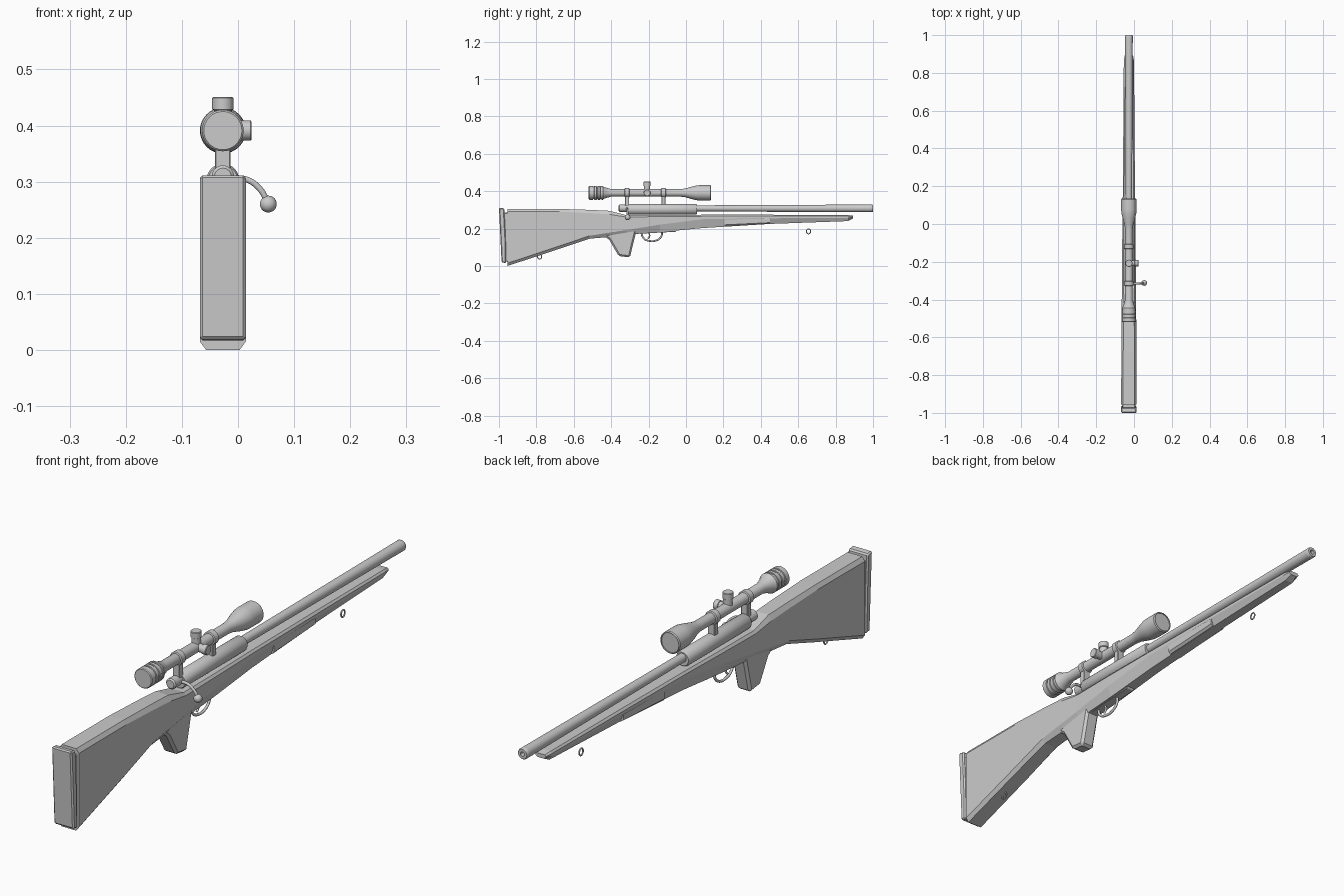
import bpy, bmesh, math
from mathutils import Vector, Matrix

if "Cube" in bpy.data.objects:
    bpy.data.objects.remove(bpy.data.objects["Cube"])

CX = -0.027      # centre plane of the rifle
SCOPE_Z = 0.391
grey = bpy.data.materials.new("plain_grey")
grey.diffuse_color = (0.6, 0.6, 0.6, 1)
grey.use_nodes = True
grey.node_tree.nodes["Principled BSDF"].inputs["Base Color"].default_value = grey.diffuse_color


def finish(name, bm, smooth=False):
    bmesh.ops.recalc_face_normals(bm, faces=bm.faces)
    me = bpy.data.meshes.new(name)
    bm.to_mesh(me)
    bm.free()
    ob = bpy.data.objects.new(name, me)
    bpy.context.collection.objects.link(ob)
    me.materials.append(grey)
    if smooth:
        bpy.ops.object.select_all(action='DESELECT')
        ob.select_set(True)
        bpy.context.view_layer.objects.active = ob
        bpy.ops.object.shade_smooth_by_angle(angle=math.radians(35))
    return ob


def bridge(bm, rings):
    """Skin a row of closed loops and cap both ends."""
    loops = [[bm.verts.new(p) for p in r] for r in rings]
    n = len(loops[0])
    for a, b in zip(loops, loops[1:]):
        for i in range(n):
            j = (i + 1) % n
            bm.faces.new((a[i], a[j], b[j], b[i]))
    bm.faces.new(loops[0])
    bm.faces.new(loops[-1])


def loft(name, stations):
    """Chamfered sections: y, bottom z, lower side z, upper side z, top z,
    half widths at bottom, side and top."""
    rings = []
    for y, zb, zl, zu, zt, wb, ws, wt in stations:
        half = [(wb, zb), (ws, zl), (ws, zu), (wt, zt)]
        pts = half + [(-x, z) for x, z in reversed(half)]
        rings.append([(CX + x, y, z) for x, z in pts])
    bm = bmesh.new()
    bridge(bm, rings)
    return finish(name, bm)


def lathe(name, profile, origin, axis, seg=32):
    """Turn (distance along axis, radius) points about an axis."""
    rot = Vector(axis).to_track_quat('Z', 'Y').to_matrix().to_4x4()
    m = Matrix.Translation(origin) @ rot
    bm = bmesh.new()
    bridge(bm, [[m @ Vector((r * math.cos(2 * math.pi * i / seg),
                             r * math.sin(2 * math.pi * i / seg), d))
                 for i in range(seg)] for d, r in profile])
    return finish(name, bm, True)


def prism(name, outline, half_width, bevel):
    """Side outline (y, z) given a width and softened edges."""
    bm = bmesh.new()
    bridge(bm, [[(CX + s * half_width, y, z) for y, z in outline] for s in (-1, 1)])
    ob = finish(name, bm)
    mod = ob.modifiers.new("edges", 'BEVEL')
    mod.width, mod.segments, mod.limit_method = bevel, 1, 'ANGLE'
    return ob


def tube(name, points, radius, cyclic=False, smooth_path=True):
    cu = bpy.data.curves.new(name, 'CURVE')
    cu.dimensions = '3D'
    cu.bevel_depth, cu.bevel_resolution = radius, 3
    cu.resolution_u, cu.use_fill_caps = 8, True
    sp = cu.splines.new('BEZIER')
    sp.bezier_points.add(len(points) - 1)
    for bp, p in zip(sp.bezier_points, points):
        bp.co = p
        bp.handle_left_type = bp.handle_right_type = 'AUTO' if smooth_path else 'VECTOR'
    sp.use_cyclic_u = cyclic
    ob = bpy.data.objects.new(name, cu)
    bpy.context.collection.objects.link(ob)
    cu.materials.append(grey)
    return ob


# Stock: butt, wrist and long fore-end in one skin
loft("stock", [
    (-0.955, 0.000, 0.015, 0.290, 0.305, 0.030, 0.041, 0.030),
    (-0.676, 0.092, 0.107, 0.290, 0.305, 0.029, 0.040, 0.030),
    (-0.515, 0.146, 0.162, 0.283, 0.300, 0.026, 0.039, 0.028),
    (-0.410, 0.155, 0.178, 0.276, 0.295, 0.024, 0.038, 0.026),
    (-0.320, 0.168, 0.192, 0.262, 0.272, 0.023, 0.037, 0.029),
    (-0.140, 0.181, 0.221, 0.264, 0.273, 0.022, 0.036, 0.029),
    (0.090, 0.203, 0.250, 0.266, 0.274, 0.020, 0.033, 0.026),
    (0.450, 0.225, 0.255, 0.266, 0.274, 0.018, 0.030, 0.023),
    (0.865, 0.240, 0.257, 0.266, 0.273, 0.016, 0.027, 0.021),
    (0.893, 0.254, 0.260, 0.264, 0.269, 0.012, 0.022, 0.016)])

# Thicker panel under the fore-end
loft("fore_end_panel", [
    (0.205, 0.211, 0.220, 0.250, 0.258, 0.023, 0.031, 0.028),
    (0.450, 0.225, 0.232, 0.252, 0.259, 0.021, 0.030, 0.027)])

# Pistol grip and butt pad
prism("pistol_grip", [(-0.45, 0.17), (-0.410, 0.140), (-0.360, 0.053), (-0.300, 0.046),
                      (-0.268, 0.178), (-0.26, 0.20), (-0.42, 0.20)], 0.029, 0.009)
prism("butt_pad", [(-1.0, 0.312), (-0.972, 0.308), (-0.964, 0.150),
                   (-0.962, 0.016), (-0.986, 0.019)], 0.041, 0.005)
prism("butt_spacer", [(-0.975, 0.285), (-0.945, 0.285), (-0.945, 0.02), (-0.97, 0.025)],
      0.034, 0.004)

# Barrel with bored muzzle, receiver, bolt
lathe("barrel", [(0.04, 0.016), (0.10, 0.0165), (0.985, 0.0205), (0.996, 0.0205),
                 (1.0, 0.018), (1.0, 0.008), (0.95, 0.008)], (CX, 0, 0.308), (0, 1, 0))
lathe("receiver", [(-0.31, 0.026), (-0.305, 0.029), (0.052, 0.029), (0.06, 0.025)],
      (CX, 0, 0.303), (0, 1, 0))
lathe("bolt_end", [(-0.36, 0.015), (-0.355, 0.020), (-0.325, 0.020), (-0.30, 0.017)],
      (CX, 0, 0.309), (0, 1, 0))
tube("bolt_handle", [(-0.015, -0.315, 0.306), (0.015, -0.315, 0.304),
                     (0.038, -0.314, 0.288), (0.054, -0.312, 0.262)], 0.0055)
bm = bmesh.new()
bmesh.ops.create_uvsphere(bm, u_segments=24, v_segments=16, radius=0.015,
                          matrix=Matrix.Translation((0.054, -0.312, 0.260)))
finish("bolt_knob", bm, True)

# Scope: grooved eyepiece, straight tube, flared objective
scope = [(-0.520, 0.034), (-0.517, 0.037)]
for y in (-0.497, -0.478, -0.459):
    scope += [(y, 0.037), (y + 0.001, 0.034), (y + 0.006, 0.034), (y + 0.007, 0.037)]
scope += [(-0.445, 0.037), (-0.438, 0.031), (-0.400, 0.020), (-0.030, 0.020), (-0.005, 0.023),
          (0.030, 0.033), (0.060, 0.040), (0.075, 0.041), (0.130, 0.041), (0.134, 0.038),
          (0.134, 0.036), (0.130, 0.036)]
lathe("scope_body", scope, (CX, 0, SCOPE_Z), (0, 1, 0))

# Scope rings with posts
for i, y in enumerate((-0.315, -0.120)):
    lathe(f"scope_ring_{i + 1}", [(-0.013, 0.022), (-0.011, 0.025), (0.011, 0.025),
                                  (0.013, 0.022)], (CX, y, SCOPE_Z), (0, 1, 0))
    prism(f"scope_post_{i + 1}", [(y - 0.011, 0.315), (y + 0.011, 0.315),
                                  (y + 0.011, 0.380), (y - 0.011, 0.380)], 0.014, 0.002)

# Adjustment turrets on top and right
knob = [(0.0, 0.016), (0.036, 0.016), (0.038, 0.019), (0.058, 0.019), (0.060, 0.017)]
lathe("top_turret", knob, (CX, -0.208, SCOPE_Z), (0, 0, 1))
lathe("side_turret", [(d * 0.85, r * 0.95) for d, r in knob], (CX, -0.208, SCOPE_Z), (1, 0, 0))

# Trigger guard, trigger and floor plate
tube("trigger_guard", [(CX, -0.240, 0.182), (CX, -0.228, 0.150), (CX, -0.195, 0.134),
                       (CX, -0.155, 0.138), (CX, -0.132, 0.158), (CX, -0.128, 0.184)], 0.005)
tube("trigger", [(CX, -0.200, 0.180), (CX, -0.195, 0.160), (CX, -0.205, 0.147)], 0.004)
prism("floor_plate", [(-0.262, 0.172), (-0.055, 0.183), (-0.045, 0.196), (-0.262, 0.19)],
      0.016, 0.002)

# Sling swivel loops
for name, y, z in (("rear_swivel", -0.783, 0.050), ("front_swivel", 0.655, 0.185)):
    tube(name, [(CX, y + 0.011 * math.cos(a * math.pi / 4), z + 0.013 * math.sin(a * math.pi / 4))
                for a in range(8)], 0.0028, cyclic=True)
